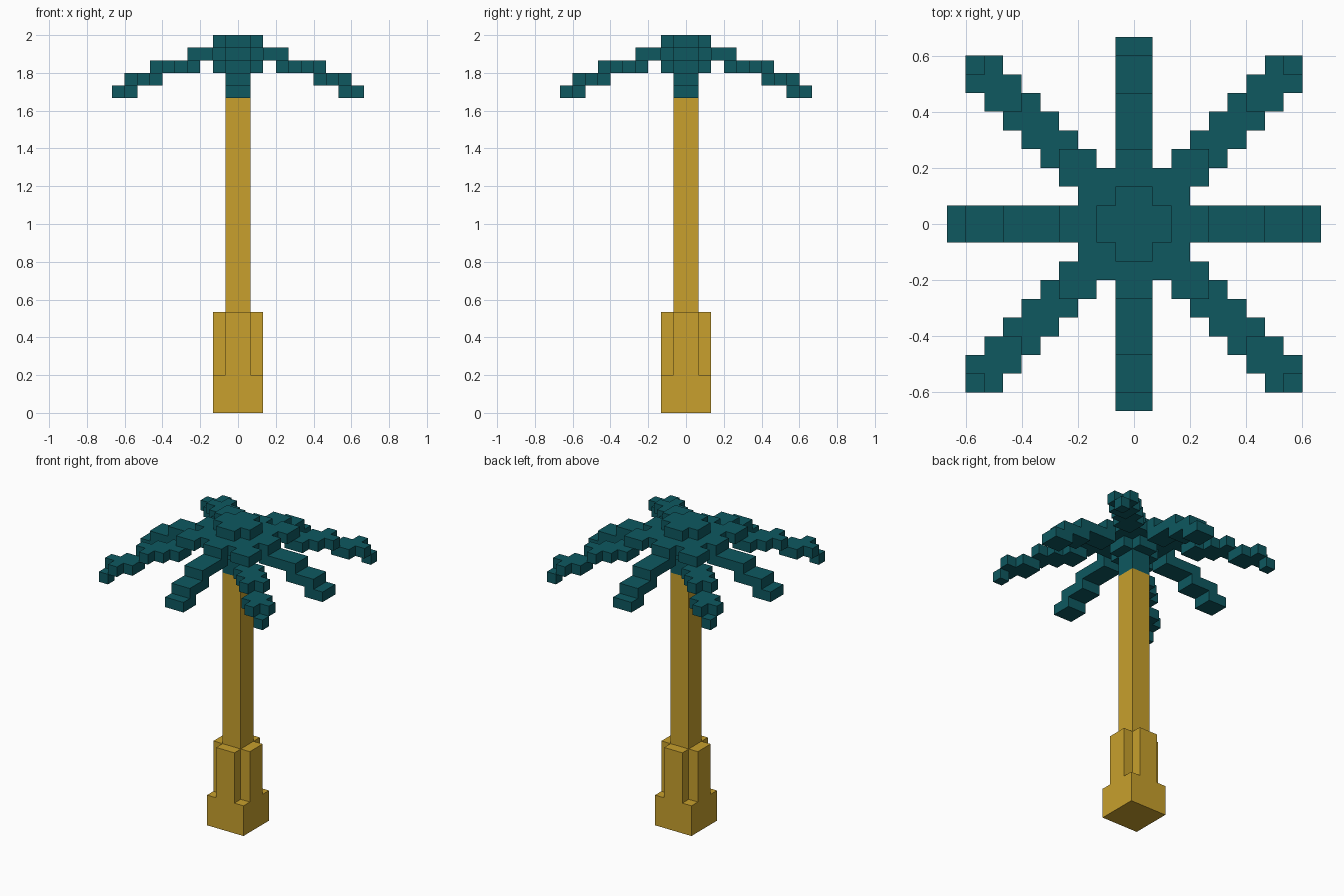
import bpy, bmesh
from mathutils import Vector

if "Cube" in bpy.data.objects:
    bpy.data.objects.remove(bpy.data.objects["Cube"])

U = 2 / 30  # one block; the tree is 30 blocks tall


def material(name, rgb):
    m = bpy.data.materials.new(name)
    m.diffuse_color = (*rgb, 1)
    m.use_nodes = True
    m.node_tree.nodes["Principled BSDF"].inputs["Base Color"].default_value = m.diffuse_color
    return m


GOLD = material("golden bark", (0.578, 0.352, 0.026))
TEAL = material("teal leaf", (0.0044, 0.098, 0.117))


def box(x0, x1, y0, y1, z0, z1):
    """Set of unit cells filling a box."""
    return {(x, y, z) for x in range(x0, x1) for y in range(y0, y1) for z in range(z0, z1)}


def cross(a, b, z0, z1):
    return box(-a, a, -b, b, z0, z1) | box(-b, b, -a, a, z0, z1)


def turn(cells):
    """Quarter turn about the z axis."""
    return {(-y - 1, x, z) for x, y, z in cells}


def build(name, cells, mat):
    """Skin the cells with outward faces, then merge flat areas."""
    bm = bmesh.new()
    verts = {}
    for c in sorted(cells):
        for axis in range(3):
            for side in (0, 1):
                n = list(c)
                n[axis] += 2 * side - 1
                if tuple(n) in cells:
                    continue
                a, b = (axis + 1) % 3, (axis + 2) % 3
                quad = []
                for da, db in ((0, 0), (1, 0), (1, 1), (0, 1)):
                    p = list(c)
                    p[axis] += side
                    p[a] += da
                    p[b] += db
                    p = tuple(p)
                    if p not in verts:
                        verts[p] = bm.verts.new(Vector(p) * U)
                    quad.append(verts[p])
                bm.faces.new(quad if side else quad[::-1])
    bmesh.ops.dissolve_limit(bm, angle_limit=0.01, verts=bm.verts[:], edges=bm.edges[:])
    me = bpy.data.meshes.new(name)
    bm.to_mesh(me)
    bm.free()
    me.materials.append(mat)
    bpy.context.collection.objects.link(bpy.data.objects.new(name, me))


# Trunk with square foot and four buttresses
build("trunk", box(-2, 2, -2, 2, 0, 3) | cross(2, 1, 3, 8) | box(-1, 1, -1, 1, 8, 25), GOLD)

# Crown: stem, collar, wide plate and cap, with the roots of all fronds
crown = box(-1, 1, -1, 1, 25, 27) | cross(2, 1, 27, 28) | cross(2, 1, 29, 30)
crown |= box(-3, 3, -3, 3, 28, 29) | cross(4, 1, 28, 29)
root = box(2, 4, 2, 4, 28, 29)
for i in range(4):
    crown |= root
    root = turn(root)
build("crown", crown, TEAL)

# Straight fronds step down along the axes
straight = box(3, 7, -1, 1, 27, 28) | box(6, 9, -1, 1, 26, 27) | box(8, 10, -1, 1, 25, 26)

# Diagonal fronds: staircase of 2x2 squares, dropping a level at cells 6 and 8
diagonal = set()
for i in range(3, 8):
    for x, y, _ in box(i, i + 2, i, i + 2, 0, 1):
        low = min(x, y)
        z = 25 if low >= 8 else 26 if low >= 6 else 27
        diagonal.add((x, y, z))

for i in range(4):
    build(f"straight_frond_{i + 1}", straight, TEAL)
    build(f"diagonal_frond_{i + 1}", diagonal, TEAL)
    straight, diagonal = turn(straight), turn(diagonal)
